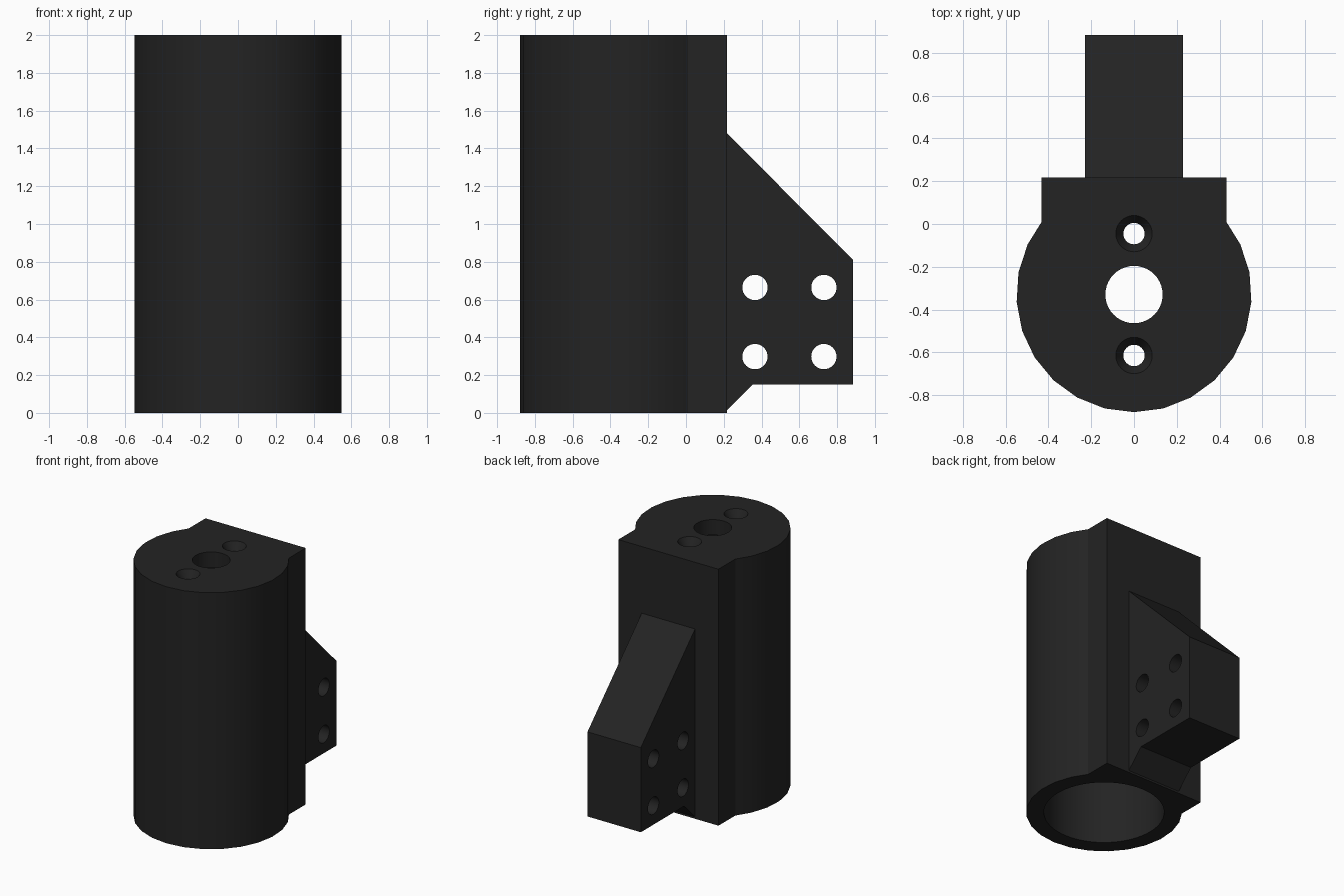
import bpy, bmesh, math
from mathutils import Vector

if "Cube" in bpy.data.objects:
    bpy.data.objects.remove(bpy.data.objects["Cube"])

CY = -0.33          # y of the tube axis
R = 0.55            # outer tube radius

dark = bpy.data.materials.new("charcoal plastic")
dark.diffuse_color = (0.017, 0.017, 0.017, 1)
dark.use_nodes = True
dark.node_tree.nodes["Principled BSDF"].inputs["Base Color"].default_value = dark.diffuse_color


def prism(name, pts, offset):
    """Extrude a closed 3D profile along an offset."""
    bm = bmesh.new()
    face = bm.faces.new([bm.verts.new(p) for p in pts])
    ext = bmesh.ops.extrude_face_region(bm, geom=[face])
    verts = [g for g in ext["geom"] if isinstance(g, bmesh.types.BMVert)]
    bmesh.ops.translate(bm, verts=verts, vec=Vector(offset))
    bmesh.ops.recalc_face_normals(bm, faces=bm.faces)
    mesh = bpy.data.meshes.new(name)
    bm.to_mesh(mesh)
    bm.free()
    obj = bpy.data.objects.new(name, mesh)
    bpy.context.collection.objects.link(obj)
    mesh.materials.append(dark)
    return obj


def cone(name, r1, r2, depth, loc, rot=(0, 0, 0), n=32):
    bpy.ops.mesh.primitive_cone_add(vertices=n, radius1=r1, radius2=r2, depth=depth,
                                    location=loc, rotation=rot)
    obj = bpy.context.object
    obj.name = name
    obj.data.materials.append(dark)
    return obj


def combine(target, tool, operation):
    """Apply a boolean, then drop the tool object."""
    mod = target.modifiers.new("bool", 'BOOLEAN')
    mod.operation, mod.object, mod.solver = operation, tool, 'EXACT'
    bpy.context.view_layer.objects.active = target
    bpy.ops.object.modifier_apply(modifier=mod.name)
    bpy.data.objects.remove(tool)


# Tube with a squared-off back
profile = [(0.432, 0.217, 0), (-0.432, 0.217, 0), (-0.432, 0.01, 0)]
for k in range(-8, 9):
    a = math.radians(-90 + k * 360 / 25)
    profile.append((R * math.cos(a), CY + R * math.sin(a), 0))
profile.append((0.432, 0.01, 0))
body = prism("motor_housing", profile, (0, 0, 2))

# Mounting fin on the back
fin = [(0.16, 1.48), (0.217, 1.48), (0.885, 0.81), (0.885, 0.15),
       (0.352, 0.15), (0.217, 0.015), (0.16, 0.015)]
combine(body, prism("mounting_fin", [(-0.23, y, z) for y, z in fin], (0.46, 0, 0)), 'UNION')

# Wide bore, open at the bottom and closed by the top plate
combine(body, cone("bore", 0.425, 0.425, 2.0, (0, CY, 0.88), n=64), 'DIFFERENCE')

# Shaft hole and two countersunk screw holes in the top plate
combine(body, cone("shaft_hole", 0.134, 0.134, 0.6, (0, CY, 2), n=40), 'DIFFERENCE')
for dy in (-0.285, 0.285):
    combine(body, cone("screw_hole", 0.05, 0.05, 0.6, (0, CY + dy, 2)), 'DIFFERENCE')
    combine(body, cone("countersink", 0.05, 0.12, 0.12, (0, CY + dy, 2)), 'DIFFERENCE')

# Four cross holes through the fin
for y in (0.365, 0.73):
    for z in (0.298, 0.664):
        combine(body, cone("cross_hole", 0.067, 0.067, 1, (0, y, z), (0, math.pi / 2, 0)),
                'DIFFERENCE')

# Smooth rounds, sharp corners
bpy.ops.object.select_all(action='DESELECT')
body.select_set(True)
bpy.context.view_layer.objects.active = body
bpy.ops.object.shade_smooth_by_angle(angle=math.radians(25))
